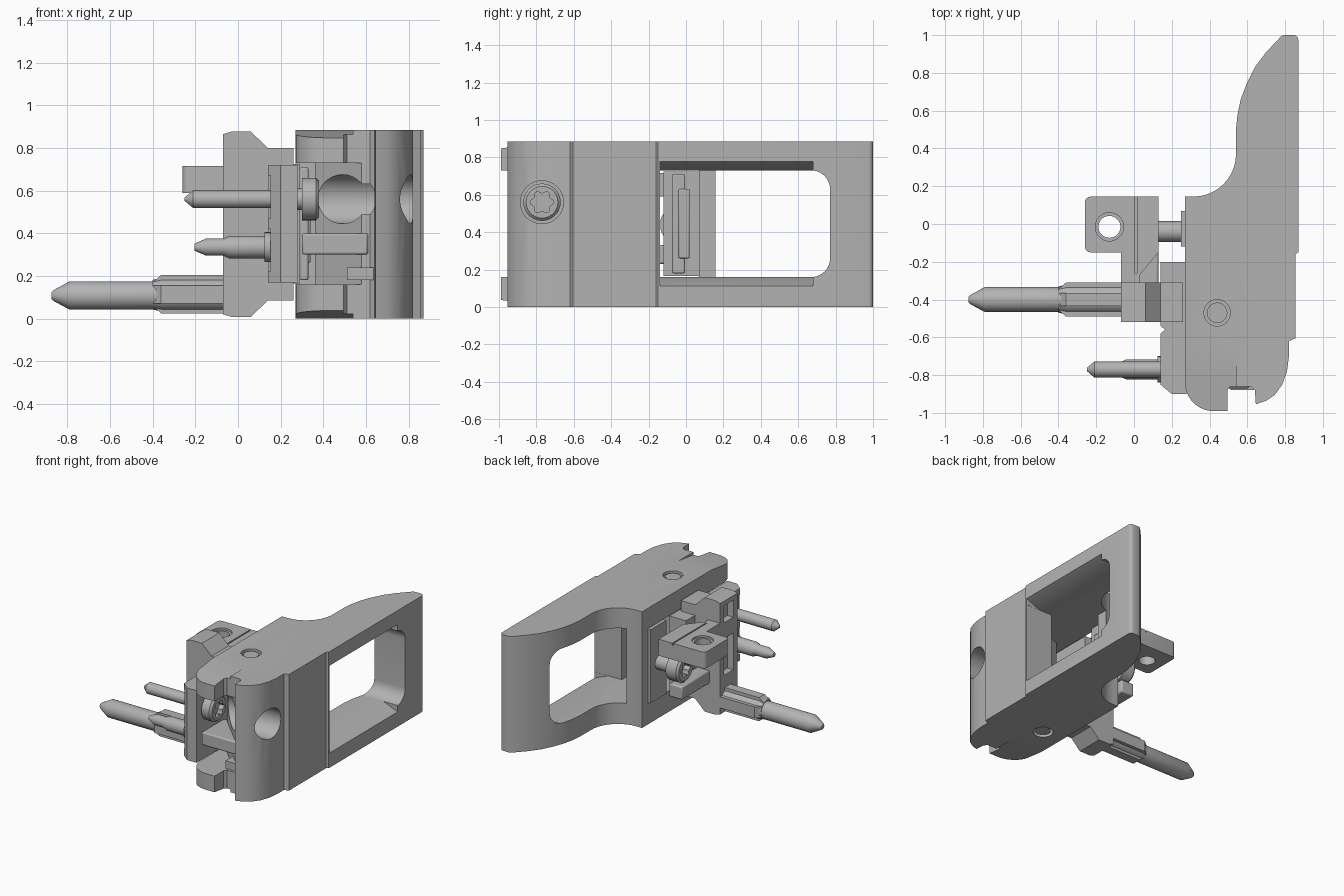
import bpy, bmesh, math
from mathutils import Vector

cube = bpy.data.objects.get("Cube")
if cube:
    bpy.data.objects.remove(cube)

grey = bpy.data.materials.new("plain grey")
grey.use_nodes = True
grey.diffuse_color = (0.45, 0.45, 0.45, 1)
grey.node_tree.nodes["Principled BSDF"].inputs["Base Color"].default_value = grey.diffuse_color
parts = []


def finish(name, bm):
    bmesh.ops.recalc_face_normals(bm, faces=bm.faces)
    mesh = bpy.data.meshes.new(name)
    bm.to_mesh(mesh)
    bm.free()
    mesh.materials.append(grey)
    ob = bpy.data.objects.new(name, mesh)
    bpy.context.collection.objects.link(ob)
    parts.append(ob)
    return ob


def prism(name, pts, axis, lo, hi):
    """Outline extruded along an axis; outline uses the other two axes in order."""
    place = {"x": lambda a, b, h: (h, a, b),
             "y": lambda a, b, h: (a, h, b),
             "z": lambda a, b, h: (a, b, h)}[axis]
    bm = bmesh.new()
    face = bm.faces.new([bm.verts.new(place(a, b, lo)) for a, b in pts])
    out = bmesh.ops.extrude_face_region(bm, geom=[face])
    verts = [g for g in out["geom"] if isinstance(g, bmesh.types.BMVert)]
    bmesh.ops.translate(bm, verts=verts, vec=Vector(place(0, 0, hi - lo)))
    return finish(name, bm)


def box(name, x, y, z, bevel=0):
    ob = prism(name, [(x[0], y[0]), (x[1], y[0]), (x[1], y[1]), (x[0], y[1])], "z", *z)
    if bevel:
        round_edges(ob, bevel)
    return ob


def round_edges(ob, width):
    mod = ob.modifiers.new("soft edges", "BEVEL")
    mod.width, mod.segments = width, 2


def arc(cx, cy, r, start, end, n=10):
    angles = [math.radians(start + (end - start) * i / n) for i in range(n + 1)]
    return [(cx + r * math.cos(a), cy + r * math.sin(a)) for a in angles]


def circle(cx, cy, r, n=32):
    return arc(cx, cy, r, 0, 360, n)[:-1]


def lathe(name, profile, y, z, n=28):
    """Rings of (x, radius) around an axis parallel to x."""
    bm = bmesh.new()
    rings = [[bm.verts.new((x, a, b)) for a, b in circle(y, z, r, n)] for x, r in profile]
    for r0, r1 in zip(rings, rings[1:]):
        for i in range(n):
            bm.faces.new((r0[i], r0[(i + 1) % n], r1[(i + 1) % n], r1[i]))
    bm.faces.new(rings[0])
    bm.faces.new(rings[-1])
    return finish(name, bm)


def cut(target, *cutters):
    """Subtract the cutters, keep the result as plain mesh and drop the cutters."""
    for c in cutters:
        mod = target.modifiers.new("cut", "BOOLEAN")
        mod.operation, mod.solver, mod.object = "DIFFERENCE", "EXACT", c
    deps = bpy.context.evaluated_depsgraph_get()
    mesh = bpy.data.meshes.new_from_object(target.evaluated_get(deps))
    target.modifiers.clear()
    target.data = mesh
    for c in cutters:
        parts.remove(c)
        bpy.data.objects.remove(c)


def torx(y, z, r):
    pts = []
    for i in range(36):
        a = math.tau * i / 36
        k = r * (1 + 0.16 * math.cos(6 * a))
        pts.append((y + k * math.cos(a), z + k * math.sin(a)))
    return pts


TOP, MID = 0.885, 0.4425

# Handle: side outline, with grip curve, stepped outer face and hooked nose
outline = [(0.27, 0.145)] + arc(0.315, 0.37, 0.225, -90, 0)
outline += [(0.54, 0.5), (0.548, 0.58), (0.565, 0.66), (0.595, 0.74), (0.64, 0.83),
            (0.70, 0.91), (0.78, 0.995), (0.795, 1.0)]
outline += arc(0.845, 0.975, 0.025, 90, 0, 4)
outline += [(0.87, -0.15), (0.855, -0.16), (0.855, -0.605), (0.82, -0.62), (0.82, -0.7),
            (0.81, -0.78), (0.785, -0.85), (0.745, -0.905), (0.70, -0.935), (0.645, -0.955),
            (0.64, -0.88), (0.62, -0.86), (0.51, -0.86), (0.495, -0.88), (0.495, -0.99)]
outline += arc(0.42, -0.84, 0.15, -90, -180)
handle = prism("handle", outline, "z", 0, TOP)

cavity = prism("cavity", [(0.2, -1.1), (0.64, -1.1), (0.64, -0.92), (0.36, -0.64), (0.36, -0.42),
                          (0.64, -0.32), (0.64, 0.07), (0.2, 0.07)], "z", 0.16, 0.73)
window = prism("window", [(-0.14, 0.16)] + arc(0.67, 0.26, 0.1, -90, 0)
               + arc(0.67, 0.63, 0.1, 0, 90) + [(-0.14, 0.73)], "x", 0.39, 1)
flare = prism("flare", [(0.9, 0.79), (0.75, 0.729), (0.75, 0.161), (0.9, 0.1)], "y", -0.139, 0.68)
access = prism("access_hole", circle(-0.77, 0.56, 0.115), "x", 0.3, 1)
cut(handle, cavity)
cut(handle, window)
cut(handle, flare)
cut(handle, access)
for side in (0, 1):
    flip = lambda z: z if side else TOP - z
    slope = prism("slope", [(-0.68, flip(TOP + 0.001)), (-1.1, flip(0.834)), (-1.1, flip(0.95)),
                            (-0.68, flip(0.95))], "x", 0.2, 0.54)
    cut(handle, slope)
    bore = prism("bore", circle(0.44, -0.47, 0.07), "z", *sorted((flip(0.82), flip(0.95))))
    cut(handle, bore)
    prism("pivot_pin", circle(0.44, -0.47, 0.054), "z", *sorted((flip(0.81), flip(0.875))))

# Ribs and stop plate inside the handle
box("inner_rib", (0.3, 0.61), (-0.87, -0.6), (0.3, 0.4), 0.01)
box("lower_rib", (0.51, 0.635), (-0.88, -0.7), (0.18, 0.24))
box("stop_plate", (0.25, 0.29), (-0.12, 0.07), (0.165, 0.725))
box("stop_bar", (0.29, 0.33), (-0.075, -0.005), (0.18, 0.71), 0.008)
box("stop_ridge", (0.29, 0.34), (-0.04, 0.02), (0.26, 0.63), 0.008)

# Pin carrier with pockets
carrier = prism("carrier", [(0.14, -0.2), (0.14, -0.54), (0.165, -0.56), (0.14, -0.58),
                            (0.14, -0.85), (0.2, -0.9), (0.28, -0.9), (0.28, -0.2)], "z", 0.17, 0.72)
for z in ((0.22, 0.42), (0.47, 0.67)):
    cut(carrier, box("pocket", (0.1, 0.24), (-0.69, -0.58), z))
    cut(carrier, box("pocket", (0.1, 0.16), (-0.86, -0.71), z))

# Central column
column_side = [(-0.07, 0.02), (-0.03, 0.008), (0.06, 0.008), (0.14, 0.085), (0.26, 0.085)]
column_side += [(x, TOP - z) for x, z in reversed(column_side)]
column = prism("column", column_side, "y", -0.52, -0.31)
cut(column, box("recess", (-0.1, -0.02), (-0.47, -0.36), (0.3, 0.58)))
cut(column, box("recess", (-0.1, -0.02), (-0.47, -0.36), (0.7, 0.83)))

# Clamp arm with drilled pad
clamp = prism("clamp_arm", arc(-0.23, -0.12, 0.03, 180, 270, 4)
              + [(-0.07, -0.15), (-0.07, -0.33), (0.03, -0.33), (0.03, -0.27), (0.13, -0.15),
                 (0.13, 0.145)] + arc(-0.23, 0.115, 0.03, 90, 180, 4), "z", 0.59, 0.715)
cut(clamp, prism("drill", circle(-0.13, -0.015, 0.058), "z", 0.5, 0.8))
cut(clamp, prism("sink", circle(-0.13, -0.015, 0.075), "z", 0.7, 0.8))
cut(clamp, box("slot", (0.005, 0.015), (-0.26, 0.2), (0.7, 0.8)))
box("lower_arm", (0.02, 0.13), (-0.33, 0.02), (0.23, 0.33), 0.01)

# Clamp screw and front screw
clamp_screw = lathe("clamp_screw", [(0.03, 0.085), (0.045, 0.1), (0.13, 0.1), (0.13, 0.055),
                                    (0.27, 0.055)], -0.04, 0.44)
cut(clamp_screw, prism("drive", torx(-0.04, 0.44, 0.05), "x", 0, 0.08))
front_screw = lathe("front_screw", [(0.2, 0.05), (0.3, 0.05), (0.3, 0.1), (0.365, 0.1),
                                    (0.38, 0.085)], -0.77, 0.56)
cut(front_screw, prism("drive", torx(-0.77, 0.56, 0.055), "x", 0.34, 0.5))

# Contact pins
lathe("upper_pin", [(-0.25, 0.008), (-0.21, 0.042), (0.2, 0.042)], -0.77, 0.56)
lathe("middle_pin", [(-0.205, 0.016), (-0.15, 0.04), (-0.07, 0.04), (-0.04, 0.053),
                     (0.2, 0.053)], -0.77, 0.335)
lathe("pin_collar", [(0.125, 0.07), (0.18, 0.07)], -0.77, 0.335)

# Guide pin and its ribbed sleeve
lathe("guide_pin", [(-0.875, 0.016), (-0.865, 0.025), (-0.79, 0.066), (-0.3, 0.066)], -0.4, 0.108)
lathe("guide_sleeve", [(-0.4, 0.07), (-0.36, 0.078), (-0.06, 0.078)], -0.4, 0.112, 16)


def rib(c):
    return [(-0.4, c - 0.055), (-0.36, c - 0.09), (-0.06, c - 0.09),
            (-0.06, c + 0.09), (-0.36, c + 0.09), (-0.4, c + 0.055)]


prism("sleeve_rib_upright", rib(0.115), "y", -0.435, -0.365)
prism("sleeve_rib_flat", rib(-0.4), "z", 0.07, 0.155)

# Shading
bpy.ops.object.select_all(action="DESELECT")
for ob in parts:
    ob.select_set(True)
bpy.context.view_layer.objects.active = handle
bpy.ops.object.shade_smooth_by_angle(angle=math.radians(32))
